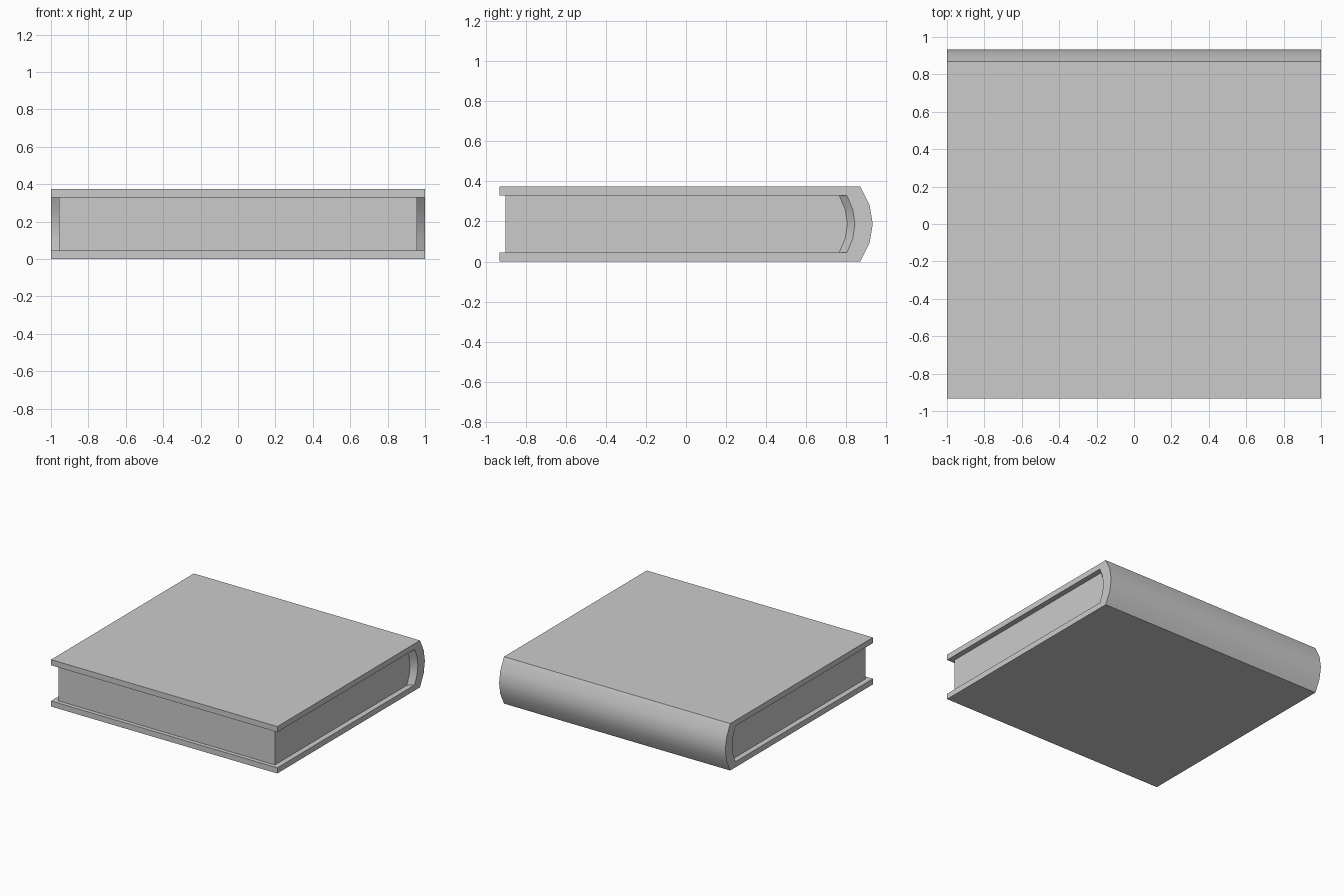
import bpy, bmesh, math

cube = bpy.data.objects.get("Cube")
if cube:
    bpy.data.objects.remove(cube, do_unlink=True)

HEIGHT, BOARD = 0.375, 0.045
COVER_X, PAGE_X = 1.0, 0.957
MID = HEIGHT / 2

grey = bpy.data.materials.new("plain grey")
grey.use_nodes = True
grey.diffuse_color = (0.6, 0.6, 0.6, 1)
grey.node_tree.nodes["Principled BSDF"].inputs["Base Color"].default_value = (0.6, 0.6, 0.6, 1)


def arc(y_edge, bulge, half):
    """Rounded spine curve from bottom to top, as (y, z) points."""
    rows = [-1, -0.5, 0, 0.5, 1]
    return [(y_edge + bulge * (1 - t * t), MID + half * t) for t in rows]


def loft(name, sections):
    """Solid skinned through matching (x, profile) sections."""
    bm = bmesh.new()
    rings = [[bm.verts.new((x, y, z)) for y, z in prof] for x, prof in sections]
    for a, b in zip(rings, rings[1:]):
        for i in range(len(a)):
            j = (i + 1) % len(a)
            bm.faces.new((a[i], a[j], b[j], b[i]))
    bm.faces.new(rings[0])
    bm.faces.new(rings[-1])
    bmesh.ops.recalc_face_normals(bm, faces=bm.faces)
    mesh = bpy.data.meshes.new(name)
    bm.to_mesh(mesh)
    bm.free()
    mesh.materials.append(grey)
    obj = bpy.data.objects.new(name, mesh)
    bpy.context.collection.objects.link(obj)
    bpy.ops.object.select_all(action="DESELECT")
    bpy.context.view_layer.objects.active = obj
    obj.select_set(True)
    bpy.ops.object.shade_smooth_by_angle(angle=math.radians(30))
    return obj


def cover_profile(inner_y):
    """C-shaped outline: boards, outer spine and inner spine."""
    front = -0.932
    outer = [(front, 0)] + arc(0.87, 0.062, MID) + [(front, HEIGHT)]
    inner = [(front, HEIGHT - BOARD)] + arc(inner_y, 0.04, MID - BOARD)[::-1] + [(front, BOARD)]
    return outer + inner


# Cover: the inner spine flares outwards from the pages to each end
flared, narrow = cover_profile(0.803), cover_profile(0.765)
loft("cover", [(-COVER_X, flared), (-PAGE_X, narrow), (PAGE_X, narrow), (COVER_X, flared)])

# Page block, flat at the front and rounded against the spine
pages = [(-0.9, BOARD)] + arc(0.765, 0.04, MID - BOARD) + [(-0.9, HEIGHT - BOARD)]
loft("pages", [(-PAGE_X, pages), (PAGE_X, pages)])
